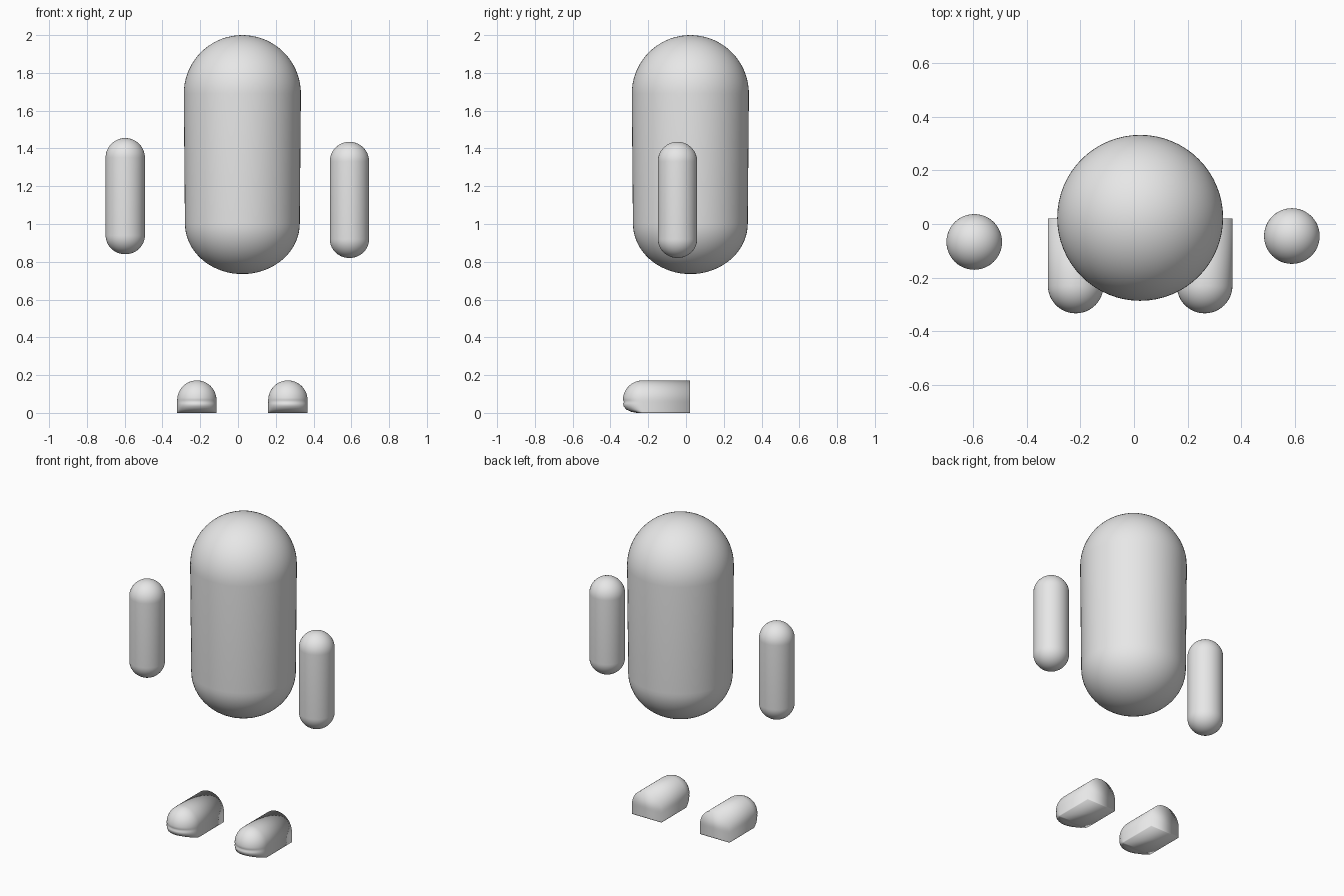
import bpy, bmesh
from math import sin, cos, pi, sqrt

cube = bpy.data.objects.get("Cube")
if cube:
    bpy.data.objects.remove(cube, do_unlink=True)

grey = bpy.data.materials.new("light grey")
grey.use_nodes = True
COLOUR = (0.8, 0.8, 0.8, 1)
grey.diffuse_color = COLOUR
grey.node_tree.nodes["Principled BSDF"].inputs["Base Color"].default_value = COLOUR


def finish(bm, name, location):
    """Clean up a mesh, shade it smooth and place it in the scene."""
    bmesh.ops.remove_doubles(bm, verts=bm.verts, dist=0.0005)
    bmesh.ops.recalc_face_normals(bm, faces=bm.faces)
    mesh = bpy.data.meshes.new(name)
    bm.to_mesh(mesh)
    bm.free()
    mesh.materials.append(grey)
    mesh.shade_smooth()
    obj = bpy.data.objects.new(name, mesh)
    obj.location = location
    bpy.context.collection.objects.link(obj)


def loft(bm, loops):
    """Join closed loops of points into a skin."""
    rings = [[bm.verts.new(p) for p in loop] for loop in loops]
    n = len(rings[0])
    for low, high in zip(rings, rings[1:]):
        for i in range(n):
            j = (i + 1) % n
            bm.faces.new((low[i], low[j], high[j], high[i]))
    return rings


def capsule(name, x, y, bottom, top, r_low, r_high, cap_low, cap_high, sides=48, steps=14):
    """Upright round-ended cylinder with a slight taper."""
    angles = [pi / 2 * k / steps for k in range(steps + 1)]
    profile = [(r_low * sin(a), bottom + cap_low * (1 - cos(a))) for a in angles]
    profile += [(r_high * cos(a), top - cap_high * (1 - sin(a))) for a in angles]
    bm = bmesh.new()
    loft(bm, [[(r * cos(2 * pi * i / sides), r * sin(2 * pi * i / sides), z)
               for i in range(sides)] for r, z in profile])
    finish(bm, name, (x, y, 0))


def foot(name, x, radius=0.104, spring=0.068, heel=0.02, toe=-0.23, steps=12):
    """Round-topped foot: stacked U outlines, flat sole and flat heel."""
    # height, half width and toe length of each outline
    layers = [(0, radius, 0.03), (0.006, radius, 0.06), (0.018, radius, 0.087),
              (0.035, radius, 0.1), (0.052, radius, 0.104), (0.057, radius, 0.098)]
    for k in range(steps + 1):
        a = pi / 2 * k / steps
        layers.append((spring + radius * sin(a), radius * cos(a), radius * cos(a)))
    loops = []
    for z, w, length in layers:
        arc = [pi * i / 24 for i in range(25)]
        loops.append([(w, heel, z)]
                     + [(w * cos(a), toe - length * sin(a), z) for a in arc]
                     + [(-w, heel, z)])
    bm = bmesh.new()
    rings = loft(bm, loops)
    bm.faces.new(rings[0])
    bmesh.ops.dissolve_degenerate(bm, dist=0.0005, edges=bm.edges)
    finish(bm, name, (x, 0, 0))


# Floating body, arms and feet
capsule("body", 0.023, 0.023, 0.735, 2.0, 0.304, 0.31, 0.268, 0.31, sides=64, steps=18)
capsule("right_arm", -0.597, -0.067, 0.84, 1.455, 0.104, 0.104, 0.1, 0.104)
capsule("left_arm", 0.59, -0.045, 0.82, 1.435, 0.104, 0.104, 0.1, 0.104)
foot("right_foot", -0.218, )
foot("left_foot", 0.264)
